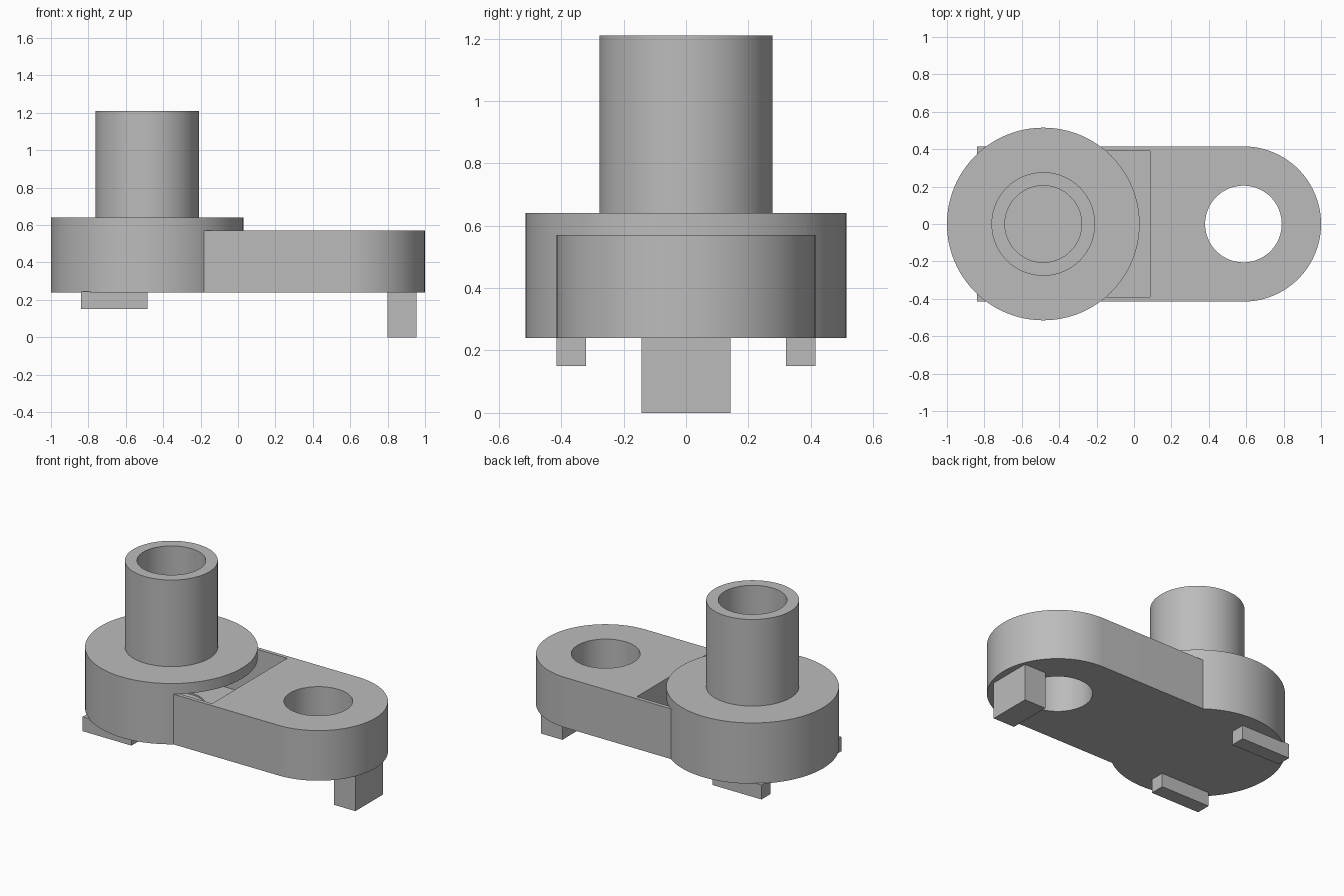
import bpy, bmesh, math

if "Cube" in bpy.data.objects:
    bpy.data.objects.remove(bpy.data.objects["Cube"])

DISC_X, HOLE_X = -0.485, 0.585

grey = bpy.data.materials.new("plain grey")
grey.diffuse_color = (0.5, 0.5, 0.5, 1)
grey.use_nodes = True
grey.node_tree.nodes["Principled BSDF"].inputs["Base Color"].default_value = grey.diffuse_color


def arc(cx, r, a0, a1, n):
    """Points on an arc around (cx, 0), angles in degrees."""
    return [(cx + r * math.cos(math.radians(a0 + (a1 - a0) * i / n)),
             r * math.sin(math.radians(a0 + (a1 - a0) * i / n))) for i in range(n + 1)]


def prism(name, outline, z0, z1):
    """Extrude a flat outline from z0 up to z1."""
    bm = bmesh.new()
    base = bm.faces.new([bm.verts.new((x, y, z0)) for x, y in outline])
    top = bmesh.ops.extrude_face_region(bm, geom=[base])["geom"]
    bmesh.ops.translate(bm, vec=(0, 0, z1 - z0),
                        verts=[v for v in top if isinstance(v, bmesh.types.BMVert)])
    bmesh.ops.recalc_face_normals(bm, faces=bm.faces)
    mesh = bpy.data.meshes.new(name)
    bm.to_mesh(mesh)
    bm.free()
    mesh.materials.append(grey)
    ob = bpy.data.objects.new(name, mesh)
    bpy.context.collection.objects.link(ob)
    return ob


def cylinder(name, cx, r, z0, z1):
    return prism(name, arc(cx, r, 0, 360, 96)[:-1], z0, z1)


def box(name, x0, x1, y0, y1, z0, z1):
    return prism(name, [(x0, y0), (x1, y0), (x1, y1), (x0, y1)], z0, z1)


def combine(target, other, operation):
    """Apply a boolean and discard the helper."""
    mod = target.modifiers.new(operation, 'BOOLEAN')
    mod.operation, mod.solver, mod.object = operation, 'EXACT', other
    bpy.context.view_layer.objects.active = target
    bpy.ops.object.modifier_apply(modifier=mod.name)
    bpy.data.objects.remove(other)


# Round housing, rounded arm and upright pipe joined into one body
body = cylinder("housing_body", DISC_X, 0.515, 0.24, 0.64)
arm = prism("arm", arc(HOLE_X, 0.415, -90, 90, 48) + [(DISC_X, 0.415), (DISC_X, -0.415)],
            0.24, 0.57)
combine(body, arm, 'UNION')
combine(body, cylinder("pipe", DISC_X, 0.277, 0.60, 1.21), 'UNION')

# Chamber under the housing lid, opening upward through the arm
chamber = prism("chamber", arc(DISC_X, 0.39, 90, 270, 48) + [(0.085, -0.39), (0.085, 0.39)],
                0.26, 0.57)
combine(body, chamber, 'DIFFERENCE')
# Open the arm top just beyond the lid
opening = box("opening", DISC_X, 0.085, -0.39, 0.39, 0.5, 0.6)
combine(opening, cylinder("lid_shape", DISC_X, 0.515, 0.4, 0.7), 'DIFFERENCE')
combine(body, opening, 'DIFFERENCE')

# Pipe bore and arm through-hole
combine(body, cylinder("bore", DISC_X, 0.205, 0.25, 1.3), 'DIFFERENCE')
combine(body, cylinder("arm_hole", HOLE_X, 0.205, 0.1, 0.8), 'DIFFERENCE')

bpy.ops.object.select_all(action='DESELECT')
body.select_set(True)
bpy.context.view_layer.objects.active = body
bpy.ops.object.shade_smooth_by_angle(angle=math.radians(30))

# Tall foot under the arm and two small side feet under the housing
box("arm_foot", 0.80, 0.955, -0.143, 0.143, 0.0, 0.24)
for side, name in ((1, "back_foot"), (-1, "front_foot")):
    y0, y1 = sorted((side * 0.32, side * 0.415))
    box(name, -0.84, -0.485, y0, y1, 0.15, 0.245)
